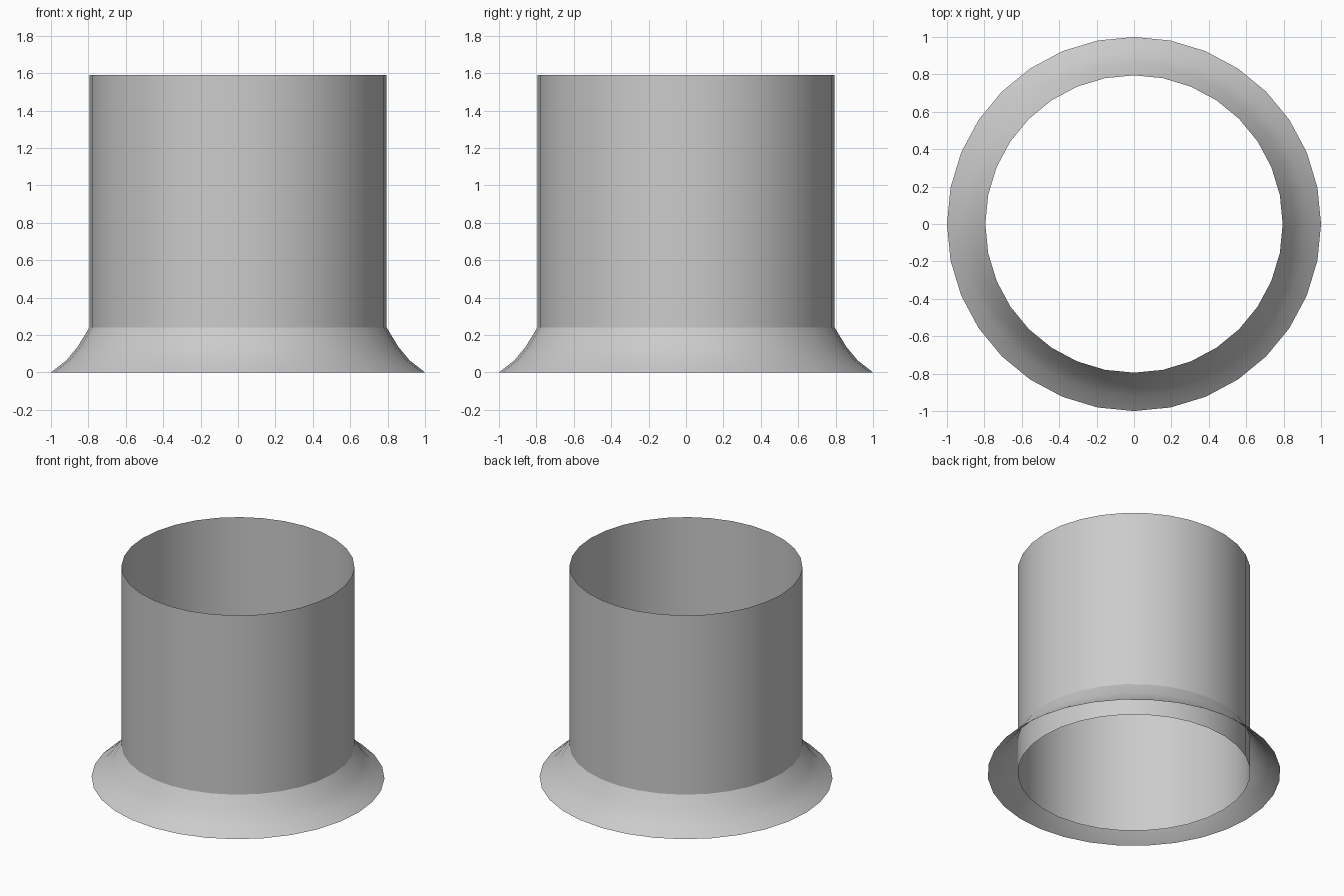
import bpy, bmesh, math

if "Cube" in bpy.data.objects:
    bpy.data.objects.remove(bpy.data.objects["Cube"])

SIDES = 32


def revolve(name, profile):
    """Open surface of revolution about z from (radius, z) points, top to bottom."""
    bm = bmesh.new()
    rings = []
    for r, z in profile:
        rings.append([bm.verts.new((r * math.cos(2 * math.pi * i / SIDES),
                                    r * math.sin(2 * math.pi * i / SIDES), z))
                      for i in range(SIDES)])
    for upper, lower in zip(rings, rings[1:]):
        for i in range(SIDES):
            j = (i + 1) % SIDES
            bm.faces.new((lower[i], lower[j], upper[j], upper[i]))
    for f in bm.faces:
        f.smooth = True
    mesh = bpy.data.meshes.new(name)
    bm.to_mesh(mesh)
    bm.free()
    obj = bpy.data.objects.new(name, mesh)
    bpy.context.collection.objects.link(obj)
    return obj


# Thin open pipe, running right down to the ground inside the skirt
revolve("pipe", [(0.795, 1.59), (0.795, 0.0)])

# Concave flared skirt around the foot of the pipe, open underneath
revolve("flared_skirt", [(0.795, 0.24), (0.857, 0.137), (0.918, 0.064), (1.0, 0.0)])
